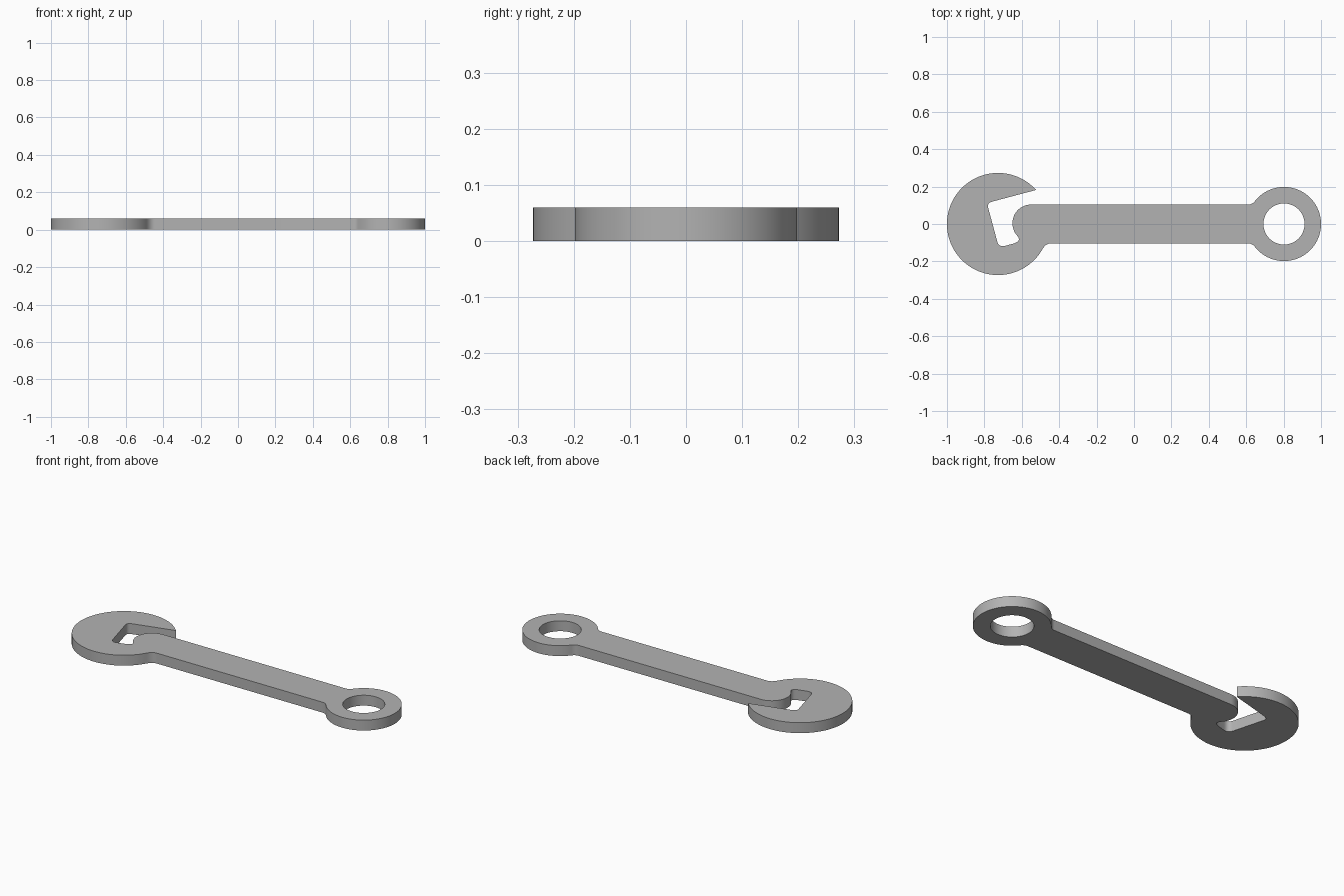
import bpy
import bmesh
from math import cos, sin, radians

THICKNESS = 0.06
HALF = 0.104            # half width of the handle
JAW, JAW_R = (-0.727, 0), 0.273
RING, RING_R, HOLE_R = (0.802, 0), 0.198, 0.11

cube = bpy.data.objects.get("Cube")
if cube:
    bpy.data.objects.remove(cube, do_unlink=True)


def arc(centre, r, start, end, steps):
    """Points along a circular arc, angles in degrees."""
    angles = [radians(start + (end - start) * i / steps) for i in range(steps + 1)]
    return [(centre[0] + r * cos(a), centre[1] + r * sin(a)) for a in angles]


def bend(a, c, b, steps=8):
    """Rounded corner from a to b, pulled towards the corner c."""
    ts = [i / steps for i in range(steps + 1)]
    return [tuple((1 - t) ** 2 * p + 2 * t * (1 - t) * q + t * t * r
                  for p, q, r in zip(a, c, b)) for t in ts]


def add_loop(bm, points):
    verts = [bm.verts.new((x, y, 0)) for x, y in points]
    return [bm.edges.new((v, verts[i - 1])) for i, v in enumerate(verts)]


# Outline pieces, counter-clockwise from the tip of the jaw
jaw = arc(JAW, JAW_R, 41.8, 330.3, 96)
ring = arc(RING, RING_R, 218, 502, 96)
throat = arc((-0.55, 0.004), 0.1, 90, 224, 40)
outline = (
    jaw
    + bend(jaw[-1], (-0.472, -HALF), (-0.445, -HALF))[1:]
    + bend((0.61, -HALF), (0.632, -HALF), ring[0])[:-1]
    + ring
    + bend(ring[-1], (0.632, HALF), (0.61, HALF))[1:]
    + throat
    + bend(throat[-1], (-0.602, -0.092), (-0.645, -0.105))[1:]
    + bend((-0.69, -0.117), (-0.722, -0.126), (-0.731, -0.094))
    + bend((-0.78, 0.088), (-0.787, 0.112), (-0.757, 0.12))
)

# Fill the outline around the ring hole and extrude it
bm = bmesh.new()
edges = add_loop(bm, outline) + add_loop(bm, arc(RING, HOLE_R, 0, 360, 72)[:-1])
bmesh.ops.triangle_fill(bm, edges=edges, use_beauty=True, normal=(0, 0, 1))
result = bmesh.ops.extrude_face_region(bm, geom=bm.faces[:], use_keep_orig=True)
top = [g for g in result["geom"] if isinstance(g, bmesh.types.BMVert)]
bmesh.ops.translate(bm, verts=top, vec=(0, 0, THICKNESS))
bmesh.ops.recalc_face_normals(bm, faces=bm.faces[:])
mesh = bpy.data.meshes.new("wrench_body")
bm.to_mesh(mesh)
bm.free()

wrench = bpy.data.objects.new("wrench_body", mesh)
bpy.context.collection.objects.link(wrench)

# Plain grey steel
steel = bpy.data.materials.new("grey_steel")
steel.use_nodes = True
colour = (0.45, 0.45, 0.45, 1)
steel.diffuse_color = colour
steel.node_tree.nodes["Principled BSDF"].inputs["Base Color"].default_value = colour
mesh.materials.append(steel)

# Smooth round walls, crisp rims
bpy.ops.object.select_all(action="DESELECT")
wrench.select_set(True)
bpy.context.view_layer.objects.active = wrench
bpy.ops.object.shade_smooth_by_angle(angle=radians(30))
